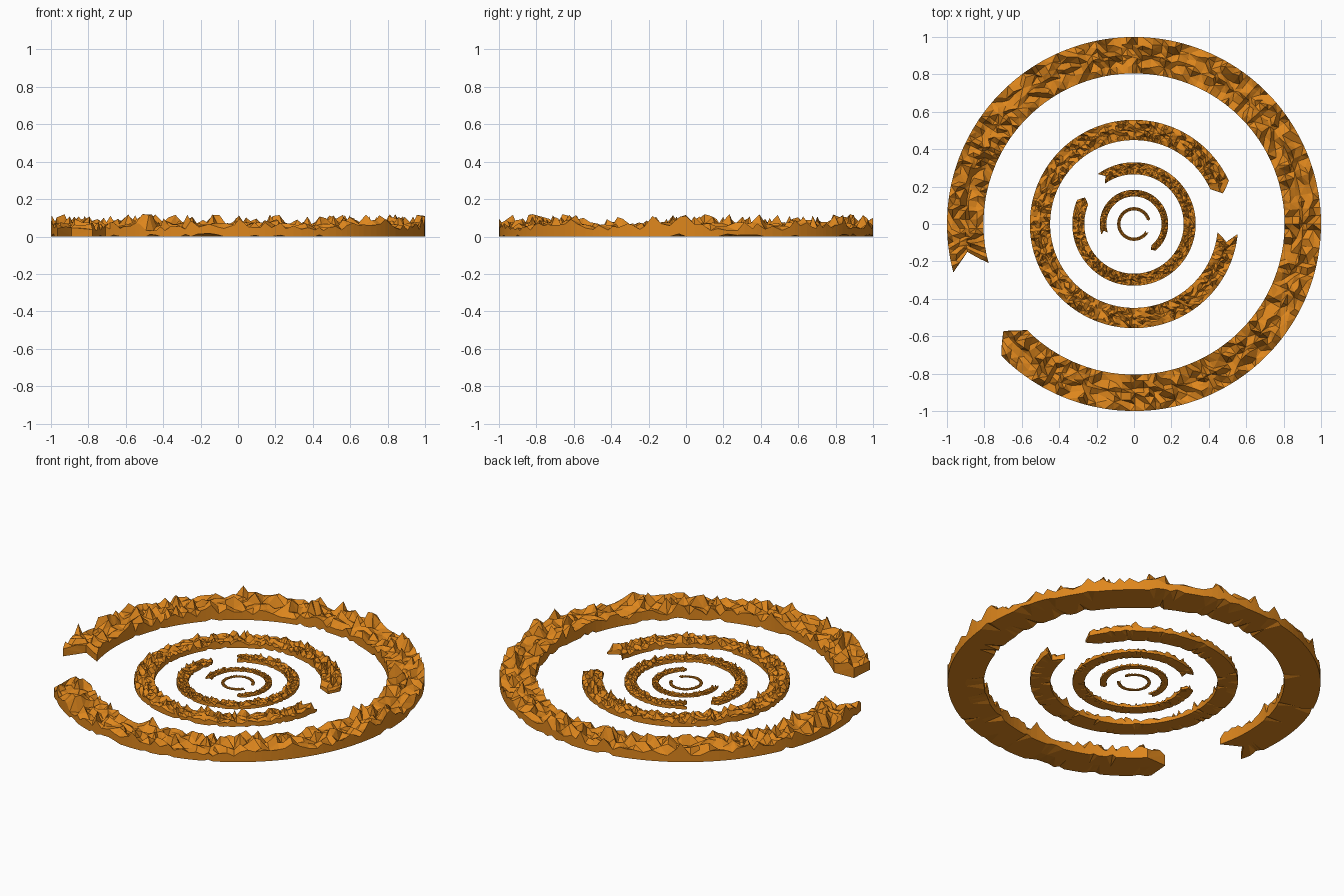
import bpy, bmesh, math, random

if "Cube" in bpy.data.objects:
    bpy.data.objects.remove(bpy.data.objects["Cube"])

random.seed(7)

mat = bpy.data.materials.new("amber_rock")
mat.diffuse_color = (0.73, 0.24, 0.012, 1)
mat.use_nodes = True
mat.node_tree.nodes["Principled BSDF"].inputs["Base Color"].default_value = mat.diffuse_color

R_IN, R_OUT = 0.805, 1.0
COLS = [0, 0.2, 0.4, 0.5, 0.65, 0.82, 1]   # positions across the band
CHEVRON = 5.5                              # degrees the end tips lead the corners


def top_height(edge):
    # mostly low rubble with occasional tall spikes
    h = random.uniform(0.03, 0.078)
    if random.random() < (0.06 if edge else 0.12):
        h = random.uniform(0.085, 0.12)
    return h


def section(edge_taper):
    # closed loop of (across, height): rough top, walls, nearly flat base
    pts = []
    for u in COLS:
        edge = u in (0, 1)
        ju = u if edge or u == 0.5 else u + random.uniform(-0.06, 0.06)
        pts.append((ju, top_height(edge) * edge_taper))
    pts.append((1, random.uniform(0.012, 0.03)))
    for u in (1, 0.5, 0):
        lift = random.uniform(0.006, 0.018) if u != 0.5 and random.random() < 0.2 else 0
        pts.append((u, lift))
    pts.append((0, random.uniform(0.012, 0.03)))
    return pts


def broken_ring(name, scale, start, end):
    bm = bmesh.new()
    # uneven angular steps
    angles = [start]
    while angles[-1] < end - 3.5:
        angles.append(angles[-1] + random.uniform(1.3, 3.3))
    angles.append(end)
    loops = []
    for a in angles:
        near = min(a - start, end - a)
        fade = max(0, 1 - near / 14)
        loop = []
        for u, z in section(0.8 if near == 0 else 1):
            # chevron shear: pointed head at the start, notched tail at the end
            t = math.radians(a - CHEVRON * fade * (1 - abs(2 * u - 1)))
            r = R_IN + (R_OUT - R_IN) * u
            loop.append(bm.verts.new((r * math.cos(t) * scale,
                                      r * math.sin(t) * scale, z * scale)))
        loops.append(loop)
    n = len(loops[0])
    for a, b in zip(loops, loops[1:]):
        for i in range(n):
            j = (i + 1) % n
            bm.faces.new((a[i], a[j], b[j], b[i]))
    bm.faces.new(loops[0])
    bm.faces.new(loops[-1][::-1])
    bmesh.ops.triangulate(bm, faces=bm.faces[:])
    bmesh.ops.recalc_face_normals(bm, faces=bm.faces[:])
    me = bpy.data.meshes.new(name)
    bm.to_mesh(me)
    bm.free()
    me.materials.append(mat)
    ob = bpy.data.objects.new(name, me)
    bpy.context.collection.objects.link(ob)


# nested rings: scale, head angle, tail angle
broken_ring("outer_ring", 1.0, 224.8, 555)
broken_ring("second_ring", 0.557, 24.5, 354.5)
broken_ring("third_ring", 0.33, 157, 486)
broken_ring("fourth_ring", 0.183, 309, 558)
broken_ring("inner_ring", 0.09, 18, 330)
